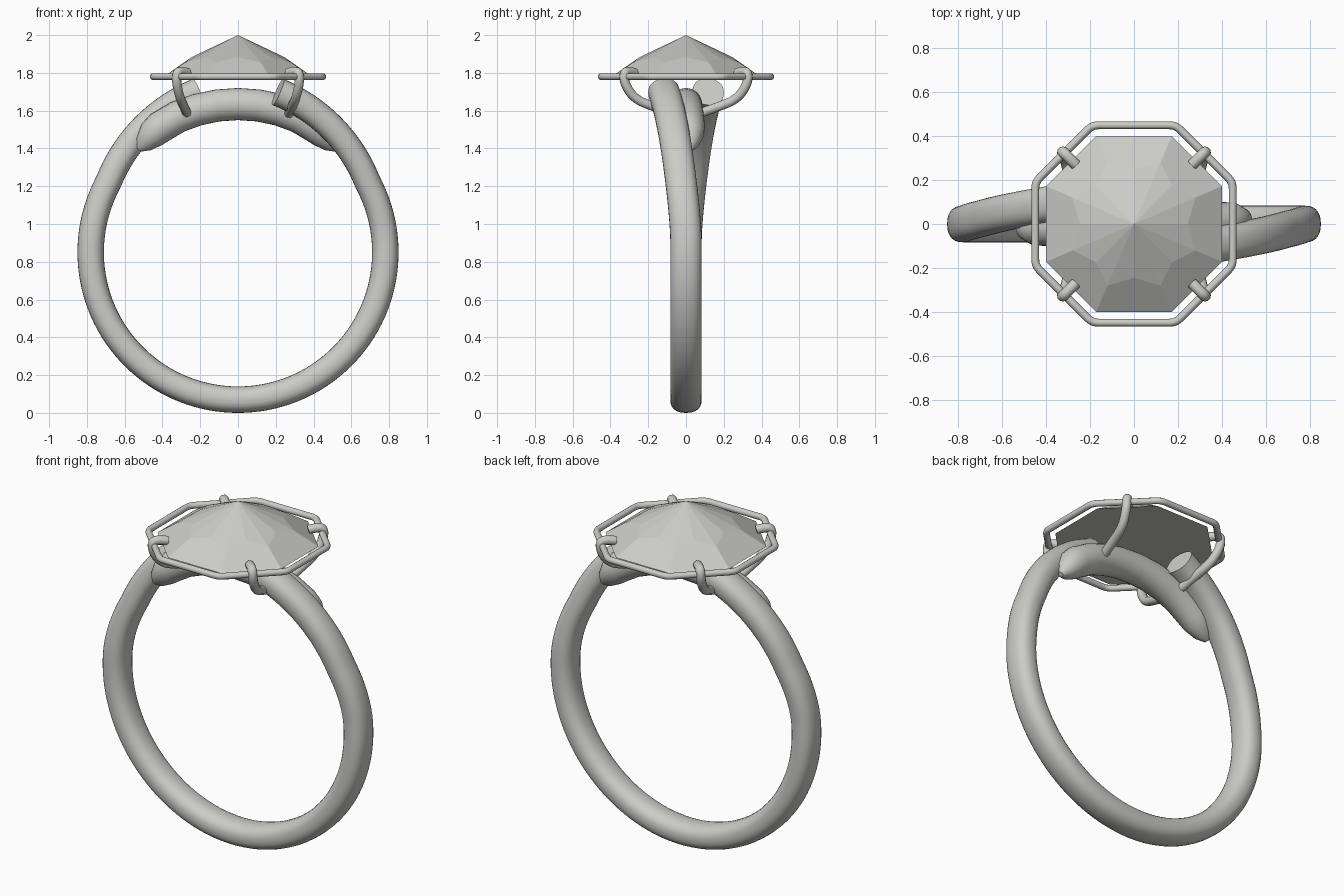
import bpy, bmesh
from math import sin, cos, pi, radians
from mathutils import Vector

cube = bpy.data.objects.get("Cube")
if cube:
    bpy.data.objects.remove(cube, do_unlink=True)

mat = bpy.data.materials.new("light grey")
mat.use_nodes = True
GREY = (0.6, 0.6, 0.58, 1)
mat.diffuse_color = GREY
mat.node_tree.nodes["Principled BSDF"].inputs["Base Color"].default_value = GREY
CENTRE_Z = 0.85


def finish(name, bm, smooth=True):
    bmesh.ops.recalc_face_normals(bm, faces=bm.faces)
    mesh = bpy.data.meshes.new(name)
    bm.to_mesh(mesh)
    bm.free()
    obj = bpy.data.objects.new(name, mesh)
    bpy.context.collection.objects.link(obj)
    mesh.materials.append(mat)
    if smooth:
        bpy.ops.object.select_all(action='DESELECT')
        obj.select_set(True)
        bpy.context.view_layer.objects.active = obj
        bpy.ops.object.shade_smooth_by_angle(angle=radians(40))
    return obj


def on_ring(degrees, radius, y):
    a = radians(degrees)
    return Vector((radius * cos(a), y, CENTRE_Z + radius * sin(a)))


def sweep(name, path, sides=28, power=0.85):
    """Sweep a rounded section along (point, radial half, axial half) stations."""
    bm = bmesh.new()
    rings = []
    for i, (p, radial, axial) in enumerate(path):
        ahead, behind = path[min(i + 1, len(path) - 1)][0], path[max(i - 1, 0)][0]
        t = (ahead - behind).normalized()
        side = (Vector((0, 1, 0)) - t * t.y).normalized()
        out = side.cross(t)
        ring = []
        for k in range(sides):
            c, s = cos(2 * pi * k / sides), sin(2 * pi * k / sides)
            c = abs(c) ** power * (1 if c > 0 else -1)
            s = abs(s) ** power * (1 if s > 0 else -1)
            ring.append(bm.verts.new(p + out * c * radial + side * s * axial))
        rings.append(ring)
    for a, b in zip(rings, rings[1:]):
        for k in range(sides):
            n = (k + 1) % sides
            bm.faces.new((a[k], a[n], b[n], b[k]))
    bm.faces.new(rings[0])
    bm.faces.new(rings[-1])
    return finish(name, bm)


def wire(name, points, radius, closed=False):
    """Round wire through the points."""
    curve = bpy.data.curves.new(name, 'CURVE')
    curve.dimensions = '3D'
    curve.bevel_depth = radius
    curve.bevel_resolution = 3
    curve.use_fill_caps = True
    spline = curve.splines.new('NURBS')
    spline.points.add(len(points) - 1)
    for sp, p in zip(spline.points, points):
        sp.co = (*p, 1)
    spline.order_u = 3
    spline.resolution_u = 6
    spline.use_cyclic_u = closed
    spline.use_endpoint_u = not closed
    temp = bpy.data.objects.new(name, curve)
    bpy.context.collection.objects.link(temp)
    bpy.context.view_layer.update()
    mesh = temp.to_mesh()
    bm = bmesh.new()
    bm.from_mesh(mesh)
    temp.to_mesh_clear()
    bpy.data.objects.remove(temp, do_unlink=True)
    return finish(name, bm)


# Band: open hoop whose ends rise and part to opposite sides
band = []
END = 76
STEPS = 120
for i in range(STEPS + 1):
    d = -90 + (2 * i / STEPS - 1) * (END + 90)
    lift = d + 90
    a = abs(lift) - 90
    y_part = max(0, (a - 5) / (END - 5)) ** 1.35
    flare = max(0, (a - 28) / (END - 28)) ** 1.1
    y = -0.118 * y_part * (1 if lift > 0 else -1)
    band.append((on_ring(d, 0.78 + 0.095 * flare, y), 0.07 + 0.005 * flare, 0.083))
sweep("band", band)

# Bridge: inner arc under the stone with tapered tips
bridge = []
for d, r, y, half in ((46, 0.755, 0.02, 0.015), (49, 0.76, 0.02, 0.05), (54, 0.772, 0.018, 0.078),
                      (58, 0.78, 0.015, 0.085), (66, 0.785, 0.01, 0.085), (74, 0.785, 0.005, 0.085),
                      (82, 0.785, 0.002, 0.085)):
    bridge.append((d, r, y, half))
bridge += [(90, 0.785, 0, 0.085)] + [(180 - d, r, -y, h) for d, r, y, h in reversed(bridge)]
sweep("bridge", [(on_ring(d, r, y), h, h) for d, r, y, h in bridge], power=1)

# Stone: eight-sided crown with a star-shaped upper facet ring
BASE_Z, HALF, CORNER = 1.775, 0.4, 0.172
bm = bmesh.new()
apex = bm.verts.new((0, 0, 2))
outer, inner, mids = [], [], []
for q in range(4):
    c, s = round(cos(q * pi / 2)), round(sin(q * pi / 2))
    for x, y in ((HALF, -CORNER), (HALF, CORNER)):
        px, py = x * c - y * s, x * s + y * c
        outer.append(bm.verts.new((px, py, BASE_Z)))
        inner.append(bm.verts.new((px * 0.7, py * 0.7, 1.855)))
for k in range(8):
    a = k * pi / 4
    mids.append(bm.verts.new((0.245 * cos(a), 0.245 * sin(a), 1.884)))
for k in range(8):
    n = (k + 1) % 8
    bm.faces.new((outer[k], outer[n], inner[n], mids[k], inner[k]))
    bm.faces.new((inner[k], mids[k], apex))
    bm.faces.new((mids[k], inner[n], apex))
bm.faces.new(outer)
finish("stone", bm, smooth=False)

# Halo: wire frame around the stone with softened corners
corners = []
for q in range(4):
    c, s = round(cos(q * pi / 2)), round(sin(q * pi / 2))
    for x, y in ((0.449, -0.19), (0.449, 0.19)):
        corners.append(Vector((x * c - y * s, x * s + y * c, 1.78)))
loop = []
for k, p in enumerate(corners):
    before = (corners[k - 1] - p).normalized()
    after = (corners[(k + 1) % 8] - p).normalized()
    loop += [p + before * 0.06, p, p + after * 0.06]
wire("halo", loop, 0.018, closed=True)

# Prongs: four hooked wires from the stone's edge down to the shank
PRONG = ((0.265, 0.27, 1.80), (0.29, 0.295, 1.808), (0.325, 0.33, 1.805), (0.325, 0.325, 1.74),
         (0.305, 0.27, 1.66), (0.285, 0.17, 1.62), (0.27, 0.07, 1.585))
for sx, side in ((1, "left"), (-1, "right")):
    for sy, end in ((-1, "front"), (1, "back")):
        wire(f"{end}_{side}_prong", [(x * sx, y * sy, z) for x, y, z in PRONG], 0.025)
